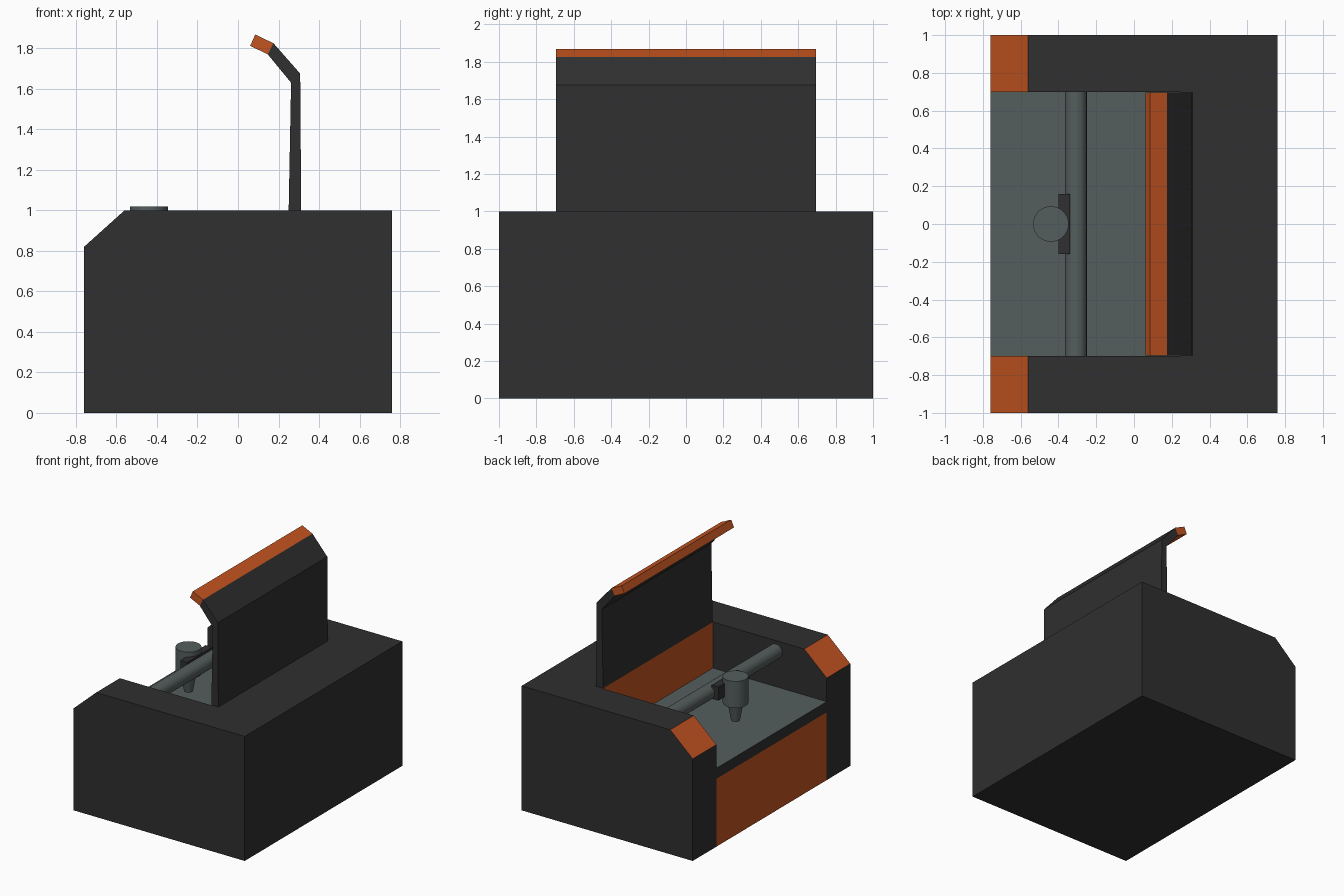
import bpy, bmesh, math
from mathutils import Vector

if "Cube" in bpy.data.objects:
    bpy.data.objects.remove(bpy.data.objects["Cube"])


def material(name, rgb):
    m = bpy.data.materials.new(name)
    m.diffuse_color = (*rgb, 1)
    m.use_nodes = True
    m.node_tree.nodes["Principled BSDF"].inputs["Base Color"].default_value = m.diffuse_color
    return m


DARK = material("charcoal", (0.029, 0.029, 0.029))
ORANGE = material("orange", (0.55, 0.09, 0.015))
GREY = material("steel_grey", (0.09, 0.112, 0.11))


def finish(name, bm, *mats):
    bmesh.ops.recalc_face_normals(bm, faces=bm.faces)
    me = bpy.data.meshes.new(name)
    bm.to_mesh(me)
    bm.free()
    ob = bpy.data.objects.new(name, me)
    bpy.context.collection.objects.link(ob)
    for m in mats:
        me.materials.append(m)
    return ob


def extrude_y(name, profile, y0, y1, *mats):
    """Extrude an (x, z) profile along y."""
    bm = bmesh.new()
    face = bm.faces.new([bm.verts.new((x, y0, z)) for x, z in profile])
    ext = bmesh.ops.extrude_face_region(bm, geom=[face])
    verts = [v for v in ext["geom"] if isinstance(v, bmesh.types.BMVert)]
    bmesh.ops.translate(bm, verts=verts, vec=(0, y1 - y0, 0))
    return finish(name, bm, *mats)


def cone(name, x, z0, z1, r0, r1, mat, sides=32):
    bm = bmesh.new()
    bmesh.ops.create_cone(bm, cap_ends=True, segments=sides, radius1=r0,
                          radius2=r1, depth=z1 - z0)
    bmesh.ops.translate(bm, verts=bm.verts, vec=(x, 0, (z0 + z1) / 2))
    return finish(name, bm, mat)


def box_profile(x0, x1, z0, z1):
    return [(x0, z0), (x1, z0), (x1, z1), (x0, z1)]


# Housing: chamfered block with the work chamber cut out
W, IN, BED, BACK = 0.76, 0.7, 0.63, 0.25
body = extrude_y("housing", [(-W, 0), (W, 0), (W, 1), (-0.56, 1), (-W, 0.82)],
                 -1, 1, DARK, ORANGE, GREY)
cutter = extrude_y("chamber_cutter", box_profile(-1, BACK, BED, 1.5), -IN, IN, DARK)
cutter.hide_render = True
mod = body.modifiers.new("chamber", "BOOLEAN")
mod.operation = "DIFFERENCE"
mod.solver = "EXACT"
mod.object = cutter
dg = bpy.context.evaluated_depsgraph_get()
cut = bpy.data.meshes.new_from_object(body.evaluated_get(dg))
body.modifiers.clear()
body.data = cut
bpy.data.objects.remove(cutter)
cut.materials.clear()
for m in (DARK, ORANGE, GREY):
    cut.materials.append(m)

# Split the open end into side posts, orange panel and bed lip
bm = bmesh.new()
bm.from_mesh(cut)
for co, no in (((0, IN, 0), (0, 1, 0)), ((0, -IN, 0), (0, 1, 0)), ((0, 0, 0.545), (0, 0, 1))):
    faces = [f for f in bm.faces if f.normal.x < -0.9
             and f.calc_center_median().x < -0.7
             and (no[1] or abs(f.calc_center_median().y) < IN)]
    geom = faces + list({e for f in faces for e in f.edges}) + list({v for f in faces for v in f.verts})
    bmesh.ops.bisect_plane(bm, geom=geom, plane_co=co, plane_no=no, dist=1e-4)
# Colour by direction and position
for f in bm.faces:
    c, n = f.calc_center_median(), f.normal
    f.material_index = 0
    if n.x < -0.3 and n.z > 0.3:                       # chamfers
        f.material_index = 1
    elif n.x < -0.9 and c.x > 0:                       # chamber back
        f.material_index = 1
    elif n.x < -0.9 and abs(c.y) < 0.6 and c.z < 0.5:  # lower panel
        f.material_index = 1
    elif n.z > 0.9 and c.z < 0.9:                      # bed
        f.material_index = 2
bm.to_mesh(cut)
bm.free()

# Raised lid with a bent top and an orange edge grip
extrude_y("lid", [(0.25, 1), (0.312, 1), (0.307, 1.675), (0.175, 1.825),
                  (0.147, 1.77), (0.262, 1.63)], -0.695, 0.695, DARK)
extrude_y("lid_grip", [(0.147, 1.77), (0.175, 1.825), (0.085, 1.868), (0.06, 1.812)],
          -0.695, 0.695, ORANGE)

# Gantry rod across the chamber
rod = [(-0.308 + 0.058 * math.cos(a), 0.915 + 0.058 * math.sin(a))
       for a in (2 * math.pi * i / 24 for i in range(24))]
extrude_y("gantry_rod", rod, -IN, IN, GREY)

# Tool head: bracket, barrel and nozzle
extrude_y("head_bracket", box_profile(-0.40, -0.34, 0.87, 0.98), -0.16, 0.16, DARK)
cone("head_barrel", -0.44, 0.805, 1.018, 0.094, 0.094, GREY)
cone("head_nozzle", -0.44, 0.665, 0.805, 0.033, 0.058, GREY)
